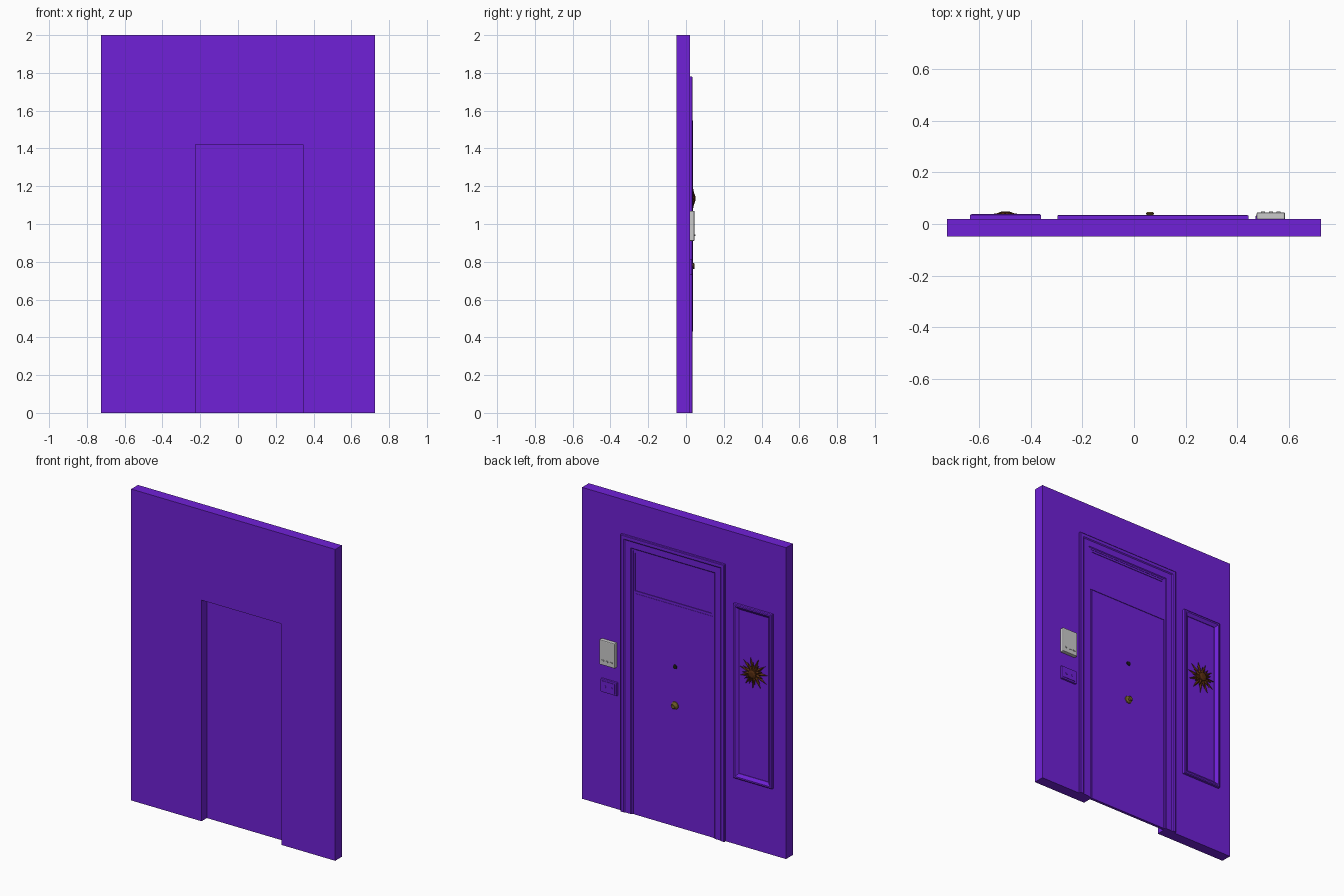
import bpy, bmesh, math
from mathutils import Matrix, Vector

if "Cube" in bpy.data.objects:
    bpy.data.objects.remove(bpy.data.objects["Cube"])


def mat(name, rgb):
    m = bpy.data.materials.new(name)
    m.diffuse_color = (*rgb, 1)
    m.use_nodes = True
    m.node_tree.nodes["Principled BSDF"].inputs["Base Color"].default_value = m.diffuse_color
    return m


PURPLE = mat("purple", (0.16, 0.015, 0.68))
BROWN = mat("brown", (0.09, 0.025, 0.005))
BLACK = mat("black", (0.01, 0.01, 0.01))
BRASS = mat("brass", (0.16, 0.11, 0.02))


def finish(name, bm, material=None):
    bmesh.ops.recalc_face_normals(bm, faces=bm.faces)
    me = bpy.data.meshes.new(name)
    bm.to_mesh(me)
    bm.free()
    ob = bpy.data.objects.new(name, me)
    bpy.context.collection.objects.link(ob)
    if material:
        me.materials.append(material)
    return ob


def prism(name, pts, y0, y1, material=None):
    """Extrude an x-z outline along y."""
    bm = bmesh.new()
    f = bm.faces.new([bm.verts.new((x, y0, z)) for x, z in pts])
    r = bmesh.ops.extrude_face_region(bm, geom=[f], use_keep_orig=True)
    moved = [v for v in r["geom"] if isinstance(v, bmesh.types.BMVert)]
    bmesh.ops.translate(bm, verts=moved, vec=(0, y1 - y0, 0))
    return finish(name, bm, material)


def box(name, x0, x1, y0, y1, z0, z1, material=None, bevel=0):
    ob = prism(name, [(x0, z0), (x1, z0), (x1, z1), (x0, z1)], y0, y1, material)
    if bevel:
        b = ob.modifiers.new("bevel", "BEVEL")
        b.width = bevel
        b.segments = 2
    return ob


def frame(name, x0, x1, z0, z1, profile, closed, material):
    """Sweep an (inset, y) profile round a rectangle; open means no bottom rail."""
    bm = bmesh.new()
    loops = []
    for d, y in profile:
        zb = z0 + d if closed else z0
        corners = [(x0 + d, zb), (x0 + d, z1 - d), (x1 - d, z1 - d), (x1 - d, zb)]
        loops.append([bm.verts.new((x, y, z)) for x, z in corners])
    n = len(loops)
    for i in range(n):
        a, b = loops[i], loops[(i + 1) % n]
        for k in range(4 if closed else 3):
            j = (k + 1) % 4
            bm.faces.new((a[k], a[j], b[j], b[k]))
    if not closed:
        for k in (0, 3):
            bm.faces.new([l[k] for l in loops])
    return finish(name, bm, material)


def turned(name, x, z, steps, sides, material=None):
    """Stack of (y, radius) rings facing the back."""
    bm = bmesh.new()
    for (ya, ra), (yb, rb) in zip(steps, steps[1:]):
        m = Matrix.Translation((x, (ya + yb) / 2, z)) @ Matrix.Rotation(-math.pi / 2, 4, "X")
        bmesh.ops.create_cone(bm, cap_ends=True, segments=sides, radius1=ra,
                              radius2=rb, depth=yb - ya, matrix=m)
    return finish(name, bm, material)


def star(name, x, z, y0, y1, points, r_out, r_in, turn, material):
    bm = bmesh.new()
    rim = []
    for i in range(points * 2):
        a = math.pi * i / points + turn
        r = r_in if i % 2 else r_out
        rim.append(bm.verts.new((x + r * math.cos(a), y0, z + r * math.sin(a))))
    tip = bm.verts.new((x, y1, z))
    bm.faces.new(rim)
    for a, b in zip(rim, rim[1:] + rim[:1]):
        bm.faces.new((a, b, tip))
    return finish(name, bm, material)


# wall with doorway
prism("wall", [(-.725, 0), (-.225, 0), (-.225, 1.42), (.345, 1.42), (.345, 0),
               (.725, 0), (.725, 2), (-.725, 2)], -.049, .02, PURPLE)

# door leaf, set towards the back of the opening
box("door", -.225, .345, .005, .022, 0, 1.42, PURPLE)

# stepped casing and the shallow transom frame above the door
frame("door_casing", -.296, .443, 0, 1.78,
      [(0, .015), (0, .032), (.004, .035), (.024, .035), (.03, .030),
       (.07, .030), (.075, .026), (.085, .026), (.085, .015)], False, PURPLE)
frame("transom_frame", -.212, .359, 1.425, 1.696,
      [(0, .015), (0, .024), (.014, .024), (.014, .015)], True, PURPLE)

# door fittings
turned("peephole", .062, 1.025, [(.02, .015), (.027, .013), (.029, .008)], 12, BLACK)
turned("door_knob", .062, .777,
       [(.02, .026), (.027, .024), (.034, .012), (.040, .017), (.046, .012)], 10, BRASS)

# side panel moulding
frame("side_panel_frame", -.635, -.36, .43, 1.55,
      [(0, .015), (0, .034), (.005, .038), (.014, .038), (.032, .024), (.032, .015)],
      True, PURPLE)

# sunburst ornament
star("sunburst_outer", -.498, 1.135, .024, .044, 11, .105, .04, .2, BROWN)
star("sunburst_inner", -.498, 1.135, .034, .048, 11, .075, .035, .2 + math.pi / 11, BROWN)
turned("sunburst_hub", -.498, 1.135, [(.03, .032), (.044, .028), (.049, .014)], 11, BROWN)

# intercom box with three buttons
box("intercom_box", .475, .585, .018, .045, .91, 1.07, bevel=.005)
for i in range(3):
    cx = .53 + (i - 1) * .03
    box("intercom_button", cx - .008, cx + .008, .04, .049, .937, .945)

# switch plate with raised centre and two buttons
box("switch_plate", .47, .585, .015, .032, .73, .815, PURPLE, bevel=.003)
box("switch_panel", .482, .573, .03, .035, .741, .804, PURPLE)
for cx in (.506, .55):
    turned("switch_button", cx, .772, [(.033, .008), (.037, .007)], 8, PURPLE)
